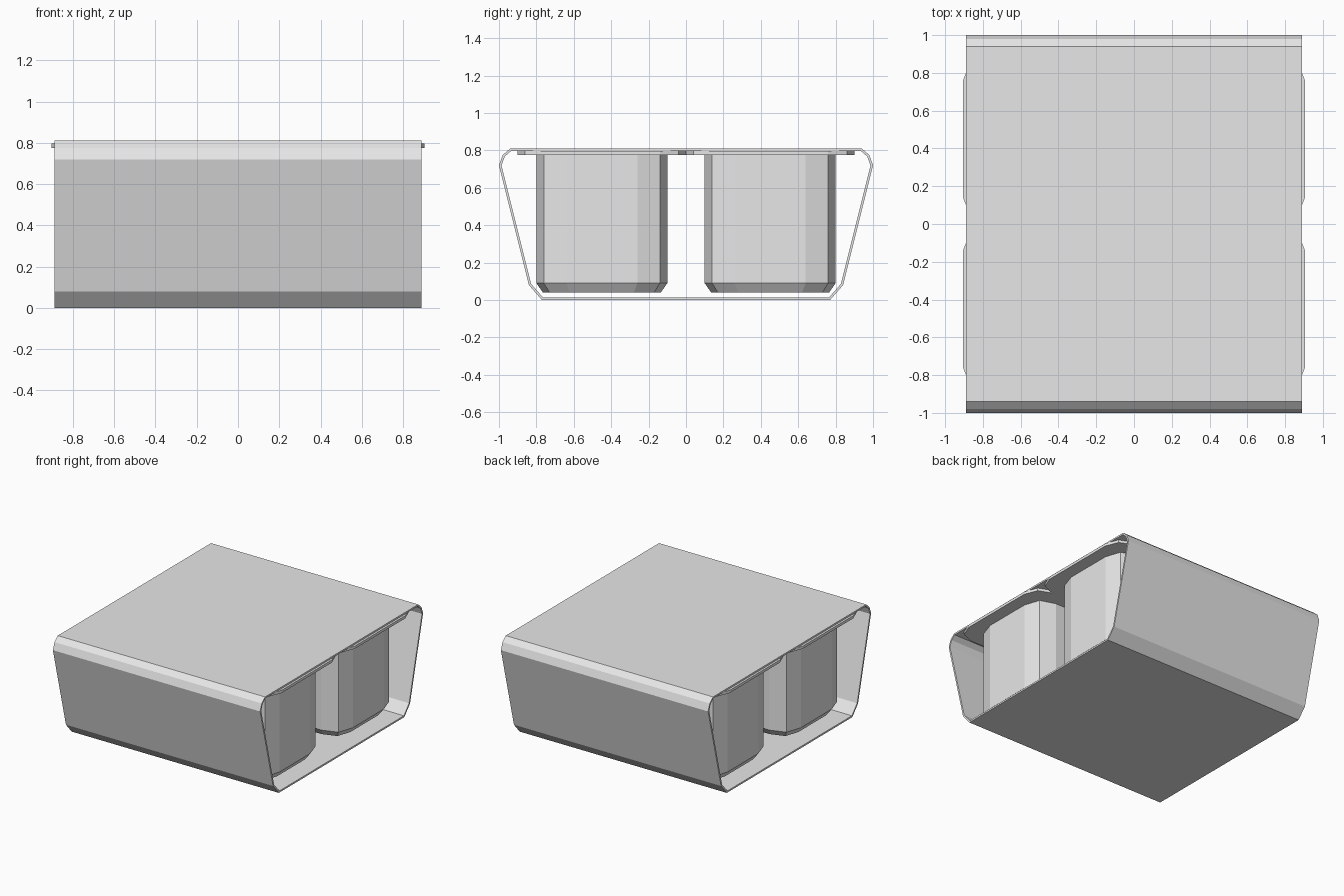
import bpy
import bmesh

cube = bpy.data.objects.get("Cube")
if cube:
    bpy.data.objects.remove(cube, do_unlink=True)

grey = bpy.data.materials.new("light_grey")
grey.use_nodes = True
colour = (0.8, 0.8, 0.8, 1)
grey.diffuse_color = colour
grey.node_tree.nodes["Principled BSDF"].inputs["Base Color"].default_value = colour


def finish(name, bm):
    mesh = bpy.data.meshes.new(name)
    bm.to_mesh(mesh)
    bm.free()
    mesh.materials.append(grey)
    obj = bpy.data.objects.new(name, mesh)
    bpy.context.collection.objects.link(obj)
    return obj


def rounded_square(half, corner, flat):
    """Twelve-sided outline: a square with softly faceted corners."""
    quarter = [(half, -flat), (half, flat), (corner, corner)]
    outline = []
    for _ in range(4):
        outline += quarter
        quarter = [(-y, x) for x, y in quarter]
    return outline


def loft(name, outline, sections, centre):
    """Stack scaled copies of an outline and close both ends."""
    bm = bmesh.new()
    rings = [[bm.verts.new((centre[0] + x * s, centre[1] + y * s, z))
              for x, y in outline] for z, s in sections]
    n = len(outline)
    for low, high in zip(rings, rings[1:]):
        for i in range(n):
            j = (i + 1) % n
            bm.faces.new((low[i], low[j], high[j], high[i]))
    bm.faces.new(rings[0][::-1])
    bm.faces.new(rings[-1])
    return finish(name, bm)


# Cardboard sleeve: a folded band, open at the left and right ends
half_profile = [(0.77, 0.0), (0.84, 0.08), (1.0, 0.72), (0.98, 0.775), (0.94, 0.81)]
profile = half_profile + [(-y, z) for y, z in reversed(half_profile)]
bm = bmesh.new()
ends = [[bm.verts.new((x, y, z)) for y, z in profile] for x in (-0.89, 0.89)]
for i in range(len(profile)):
    j = (i + 1) % len(profile)
    bm.faces.new((ends[0][i], ends[0][j], ends[1][j], ends[1][i]))
sleeve = finish("sleeve", bm)
board = sleeve.modifiers.new("board_thickness", "SOLIDIFY")
board.thickness = 0.013
board.offset = -1
board.use_even_offset = True

# Four cups, each with a chamfered base and a flat sealed rim
body_outline = rounded_square(0.35, 0.31, 0.19)
rim_outline = rounded_square(0.45, 0.41, 0.31)
for side, x in (("right", -0.455), ("left", 0.455)):
    for end, y in (("front", -0.45), ("back", 0.45)):
        loft(f"cup_{end}_{side}", body_outline,
             [(0.04, 0.9), (0.09, 1), (0.78, 1)], (x, y))
        loft(f"rim_{end}_{side}", rim_outline,
             [(0.775, 1), (0.796, 1)], (x, y))
